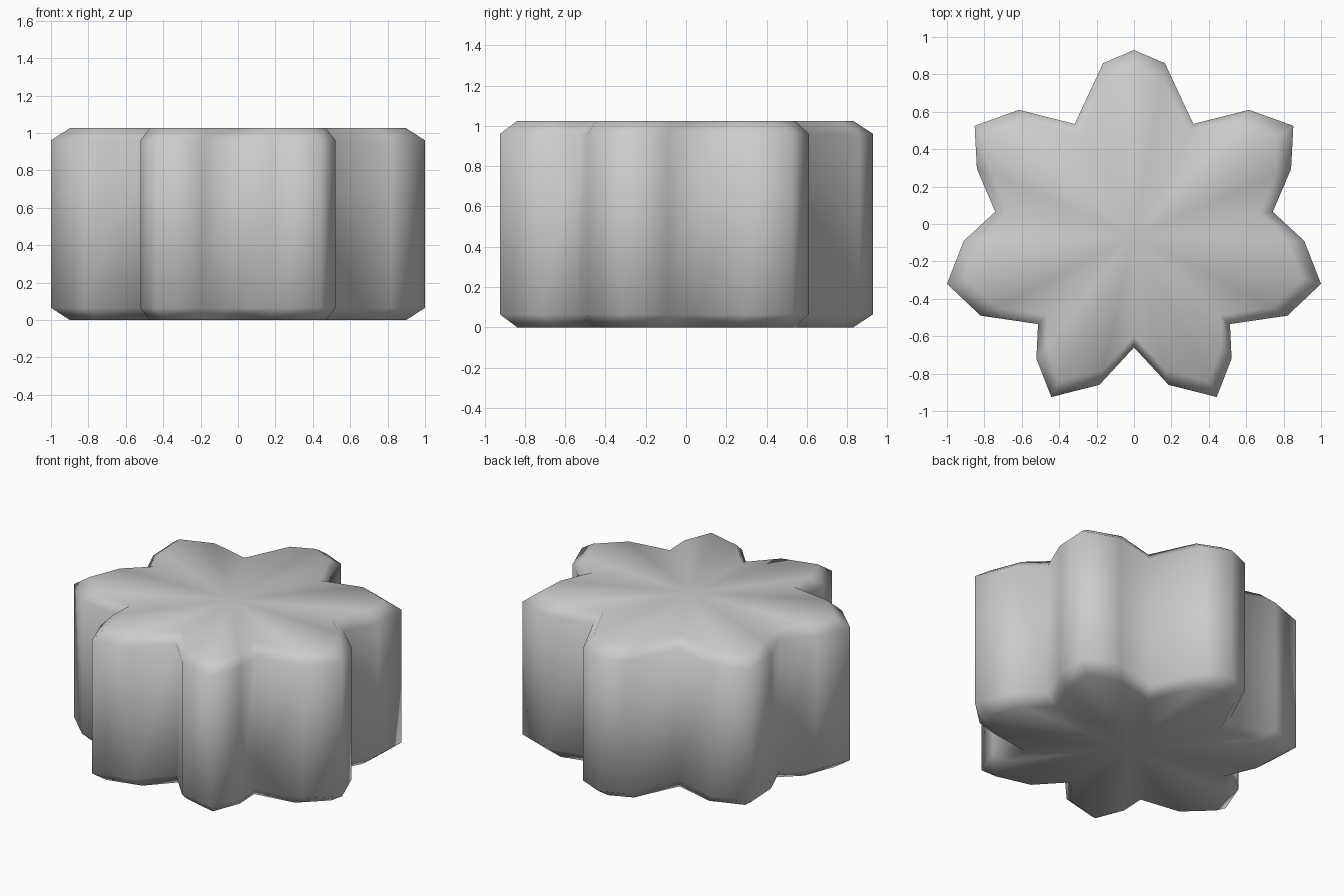
import bpy
import bmesh

if "Cube" in bpy.data.objects:
    bpy.data.objects.remove(bpy.data.objects["Cube"])

# Right half of the seven-lobed outline, from the back tip to the front notch
half = [(0, 0.93), (0.165, 0.86), (0.317, 0.535), (0.615, 0.61), (0.852, 0.525),
        (0.84, 0.295), (0.742, 0.065), (0.91, -0.09), (1.0, -0.32), (0.82, -0.49),
        (0.513, -0.535), (0.522, -0.72), (0.442, -0.925), (0.185, -0.86), (0, -0.66)]
outline = half + [(-x, y) for x, y in half[-2:0:-1]]
outline.reverse()  # counter-clockwise
CY = -0.06         # hub of the end caps
HEIGHT, CHAMFER, INSET = 1.025, 0.065, 0.9

bm = bmesh.new()


def ring(z, s):
    return [bm.verts.new((x * s, CY + (y - CY) * s, z)) for x, y in outline]


# Stacked outlines: chamfered bottom, straight wall, chamfered top
rings = [ring(0, INSET), ring(CHAMFER, 1), ring(HEIGHT - CHAMFER, 1), ring(HEIGHT, INSET)]
n = len(outline)
for low, high in zip(rings, rings[1:]):
    for i in range(n):
        j = (i + 1) % n
        bm.faces.new((low[i], low[j], high[j], high[i]))

# Caps fanned from the hub
for loop, z in ((rings[0][::-1], 0), (rings[-1], HEIGHT)):
    hub = bm.verts.new((0, CY, z))
    for i in range(n):
        bm.faces.new((hub, loop[i], loop[(i + 1) % n]))

bmesh.ops.recalc_face_normals(bm, faces=bm.faces)
for f in bm.faces:
    f.smooth = True
mesh = bpy.data.meshes.new("lobed_block")
bm.to_mesh(mesh)
bm.free()
bpy.context.collection.objects.link(bpy.data.objects.new("lobed_block", mesh))
